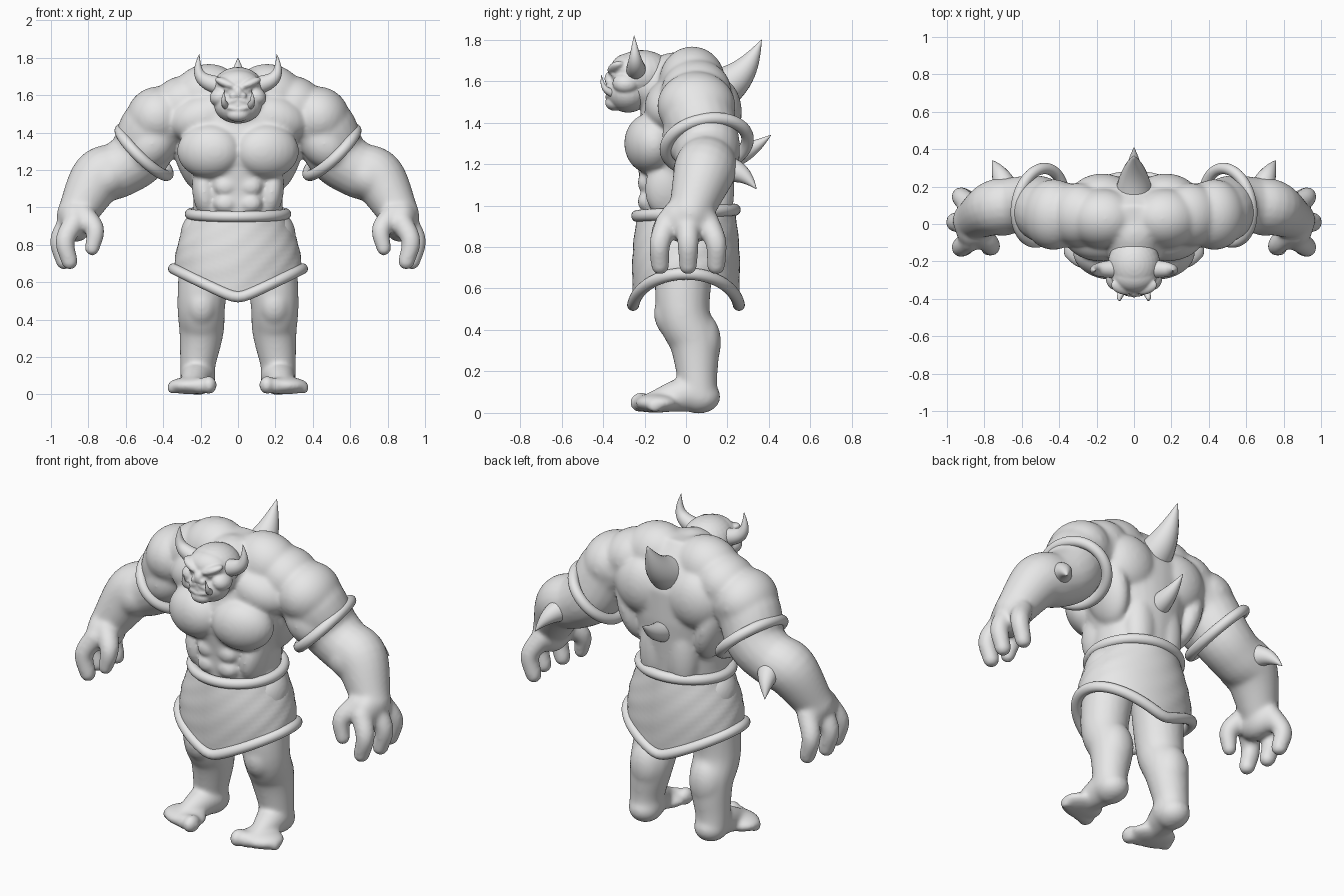
import bpy, bmesh, math
from mathutils import Vector, Matrix, Euler

if "Cube" in bpy.data.objects:
    bpy.data.objects.remove(bpy.data.objects["Cube"])

grey = bpy.data.materials.new("plain grey")
grey.use_nodes = True
color = (0.8, 0.8, 0.8, 1)
grey.diffuse_color = color
grey.node_tree.nodes["Principled BSDF"].inputs["Base Color"].default_value = color


def finish(bm, name, mirror=False, voxel=0, soften=5):
    """Turn a bmesh into a smooth object, optionally mirrored and fused."""
    bmesh.ops.recalc_face_normals(bm, faces=bm.faces)
    for face in bm.faces:
        face.smooth = True
    mesh = bpy.data.meshes.new(name)
    bm.to_mesh(mesh)
    bm.free()
    mesh.materials.append(grey)
    ob = bpy.data.objects.new(name, mesh)
    bpy.context.collection.objects.link(ob)
    if mirror:
        ob.modifiers.new("Mirror", 'MIRROR').use_mirror_merge = False
    if voxel:
        fuse = ob.modifiers.new("Fuse", 'REMESH')
        fuse.mode, fuse.voxel_size, fuse.use_smooth_shade = 'VOXEL', voxel, True
        relax = ob.modifiers.new("Soften", 'SMOOTH')
        relax.factor, relax.iterations = 0.5, soften
    return ob


def ball(bm, loc, size, tilt=0, turn=0):
    """Ellipsoid, tilted sideways and turned about the vertical (degrees)."""
    rot = Euler((0, math.radians(tilt), math.radians(turn)))
    matrix = Matrix.LocRotScale(Vector(loc), rot, Vector(size))
    bmesh.ops.create_uvsphere(bm, u_segments=24, v_segments=16, radius=1, matrix=matrix)


def circle(center, u, v, n=20):
    angles = [math.tau * i / n for i in range(n)]
    return [center + u * math.cos(a) + v * math.sin(a) for a in angles]


def skin(bm, rings, closed=False, capped=True):
    """Bridge rings of points into a surface."""
    loops = [[bm.verts.new(p) for p in ring] for ring in rings]
    following = loops[1:] + loops[:1] if closed else loops[1:]
    for a, b in zip(loops, following):
        for j in range(len(a)):
            bm.faces.new((a[j - 1], a[j], b[j], b[j - 1]))
    if capped and not closed:
        bm.faces.new(loops[0])
        bm.faces.new(loops[-1])


def sweep(bm, path):
    """Round tube along a path of (x, y, z, radius) vectors."""
    rings, u = [], None
    for i, q in enumerate(path):
        ahead, behind = path[min(i + 1, len(path) - 1)], path[max(i - 1, 0)]
        t = (ahead - behind).to_3d().normalized()
        u = t.orthogonal() if u is None else u - t * u.dot(t)
        u.normalize()
        rings.append(circle(q.to_3d(), u * q.w, t.cross(u) * q.w))
    skin(bm, rings)


def limb(bm, *points, sub=6):
    """Tapered round-ended tube through a few points."""
    p = [Vector(q) for q in points]
    p = [p[0] * 2 - p[1]] + p + [p[-1] * 2 - p[-2]]
    path = []
    for a, b, c, d in zip(p, p[1:], p[2:], p[3:]):
        for k in range(sub):
            t = k / sub
            path.append(b + ((c - a) * t + (a * 2 - b * 5 + c * 4 - d) * t * t
                             + (b * 3 - a - c * 3 + d) * t ** 3) / 2)
    path.append(p[-2])
    sweep(bm, path)
    for q in (path[0], path[-1]):
        ball(bm, q.to_3d(), [q.w] * 3)


def spike(name, base, tip, radius, bend, mirror=False):
    """Pointed horn from base to tip, bowed by the bend vector."""
    bm = bmesh.new()
    path = []
    for i in range(17):
        t = i / 16
        center = Vector(base).lerp(Vector(tip), t) + Vector(bend) * math.sin(math.pi * t)
        path.append(Vector((*center, radius * (1 - t ** 1.5) + 0.001)))
    sweep(bm, path)
    finish(bm, name, mirror)


def hoop(bm, point, radius, n=72):
    """Closed roll following point(angle)."""
    path = [Vector(point(math.tau * i / n)) for i in range(n)]
    rings = []
    for i, center in enumerate(path):
        t = (path[(i + 1) % n] - path[i - 1]).normalized()
        u = (Vector((0, 0, 1)) - t * t.z).normalized()
        rings.append(circle(center, u * radius, t.cross(u) * radius))
    skin(bm, rings, closed=True)


def add_torso(bm):
    rings = []
    for height, width, front, back in [
            (.8, .24, -.2, .2), (1.1, .24, -.22, .23), (1.3, .31, -.25, .25),
            (1.48, .34, -.21, .25), (1.6, .3, -.16, .21), (1.73, .14, -.07, .1)]:
        center = Vector((0, (front + back) / 2, height))
        rings.append(circle(center, Vector((width, 0, 0)), Vector((0, (back - front) / 2, 0)), 32))
    skin(bm, rings)
    limb(bm, (0, -.05, 1.57, .17), (0, -.22, 1.59, .12))
    muscles = {
        "chest": ((.155, -.175, 1.3), (.175, .12, .145), 0, 14),
        "collar": ((.18, -.06, 1.48), (.2, .14, .13), 15),
        "flank": ((.18, -.1, 1.08), (.065, .1, .14), 8),
        "neck slope": ((.17, .03, 1.6), (.19, .16, .165), 18),
        "shoulder slope": ((.3, .05, 1.55), (.17, .17, .15), 28),
        "side of back": ((.26, .08, 1.3), (.085, .15, .22), 15),
        "shoulder blade": ((.17, .15, 1.45), (.17, .12, .17), 20),
        "lower back": ((.09, .15, 1.1), (.095, .085, .24)),
    }
    for muscle in muscles.values():
        ball(bm, *muscle)
    for row in range(2):
        ball(bm, (.067, -.19, 1.02 + row * .09), (.063, .045, .052))


def add_arm(bm):
    limb(bm, (.32, .05, 1.5, .165), (.45, .06, 1.43, .175), (.53, .1, 1.28, .162),
         (.64, .1, 1.2, .15), (.75, .085, 1.155, .148), (.865, .02, .96, .105))
    muscles = {
        "shoulder": ((.43, .05, 1.48), (.17, .19, .165), 38),
        "upper arm": ((.46, 0, 1.34), (.12, .115, .15), -40),
        "forearm": ((.7, .07, 1.16), (.14, .135, .12), 35),
        "palm": ((.87, .01, .93), (.09, .14, .115), 10),
    }
    for muscle in muscles.values():
        ball(bm, *muscle)
    # Three fanned fingers, then the thumb
    for side in (-1, 0, 1):
        out = 0.03 * (1 - abs(side))
        y = 0.01 + 0.135 * side
        limb(bm, (.875 + out, y * .7, .92, .06), (.925 + out, y, .82, .052),
             (.9 + out, y, .71, .045))
    limb(bm, (.83, -.05, .96, .065), (.765, -.115, .88, .052), (.78, -.13, .78, .04))


def add_leg(bm):
    limb(bm, (.16, 0, .85, .15), (.195, -.015, .5, .13), (.195, .04, .34, .12),
         (.215, .055, .16, .096), (.215, .06, .09, .095))
    limb(bm, (.215, .04, .1, .095), (.23, -.06, .078, .076), (.245, -.18, .047, .047))
    muscles = {
        "knee": ((.195, -.065, .48), (.09, .09, .12)),
        "calf": ((.195, .07, .34), (.105, .1, .15)),
        "heel": ((.215, .07, .078), (.092, .097, .08)),
        "ball of foot": ((.25, -.14, .047), (.13, .105, .047), 0, 12),
    }
    for muscle in muscles.values():
        ball(bm, *muscle)
    for toe in range(5):
        r = .05 - .004 * toe
        ball(bm, (.155 + .049 * toe, -.215 + .016 * toe, r), (r * .85, r * 1.15, r))


# Body: one side, mirrored and fused
bm = bmesh.new()
for add_part in (add_torso, add_arm, add_leg):
    add_part(bm)
finish(bm, "body", True, voxel=.0095, soften=24)

# Head: heavy brow and jaw
features = {
    "skull": ((0, -.215, 1.63), (.14, .155, .12)),
    "forehead": ((0, -.275, 1.655), (.12, .09, .08)),
    "jaw": ((0, -.28, 1.545), (.128, .105, .097)),
    "brow": ((.06, -.335, 1.662), (.07, .042, .025), -22, 15),
    "eye": ((.055, -.348, 1.632), (.02, .014, .014)),
    "nose": ((0, -.36, 1.612), (.03, .034, .04)),
    "nostril": ((.025, -.37, 1.597), (.022, .02, .018)),
    "cheek": ((.095, -.29, 1.59), (.058, .065, .05), 25),
    "upper lip": ((.035, -.36, 1.565), (.05, .025, .02), 20, 15),
    "lower lip": ((.03, -.36, 1.53), (.055, .028, .016), -12, 15),
    "chin": ((0, -.345, 1.495), (.06, .045, .038)),
}
bm = bmesh.new()
for feature in features.values():
    ball(bm, *feature)
finish(bm, "head", True, voxel=.006, soften=8)

# Horns, tusks and spikes
spike("horns", (.1, -.24, 1.65), (.207, -.25, 1.82), .048, (.047, 0, -.032), True)
spike("tusks", (.06, -.35, 1.54), (.07, -.408, 1.63), .019, (.012, -.015, -.015), True)
spike("elbow_spikes", (.67, .15, 1.18), (.757, .34, 1.08), .072, (0, .015, .025), True)
spike("upper_back_spike", (0, .13, 1.54), (0, .365, 1.8), .105, (0, .02, -.03))
spike("lower_back_spike", (0, .19, 1.23), (0, .41, 1.34), .062, (0, .005, -.015))

# Arm bands: tilted hoops
bm = bmesh.new()
hoop(bm, lambda a: (.175 * math.cos(a), .2 * math.sin(a), 0), .03)
tilt = Matrix.Rotation(math.radians(-44), 4, 'Y') @ Matrix.Rotation(math.radians(10), 4, 'X')
bm.transform(Matrix.Translation((.502, .1, 1.295)) @ tilt)
finish(bm, "arm_bands", True)


# Skirt: flared cloth, pointed at front and back, with rolled edges
def hem(a):
    rise = math.sqrt(math.cos(a) ** 2 + .015)
    return .345 * math.cos(a), .255 * math.sin(a), .5 + .17 * rise


def waist(a):
    return .255 * math.cos(a), .235 * math.sin(a), .965 + .015 * math.sin(a)


def cloth_point(a, t):
    p = Vector(waist(a)).lerp(Vector(hem(a)), t)
    wrinkle = math.sin(7 * a + 9 * t) * math.sin(13 * t + 3 * a)
    swell = 1 + .06 * math.sin(math.pi * t) + .012 * wrinkle
    return p.x * swell, p.y * swell, p.z


bm = bmesh.new()
skin(bm, [[cloth_point(math.tau * j / 72, i / 16) for j in range(72)] for i in range(17)], capped=False)
finish(bm, "skirt").modifiers.new("Thickness", 'SOLIDIFY').thickness = .015

for name, edge in (("waist_roll", waist), ("skirt_hem", hem)):
    bm = bmesh.new()
    hoop(bm, edge, .029)
    finish(bm, name)
